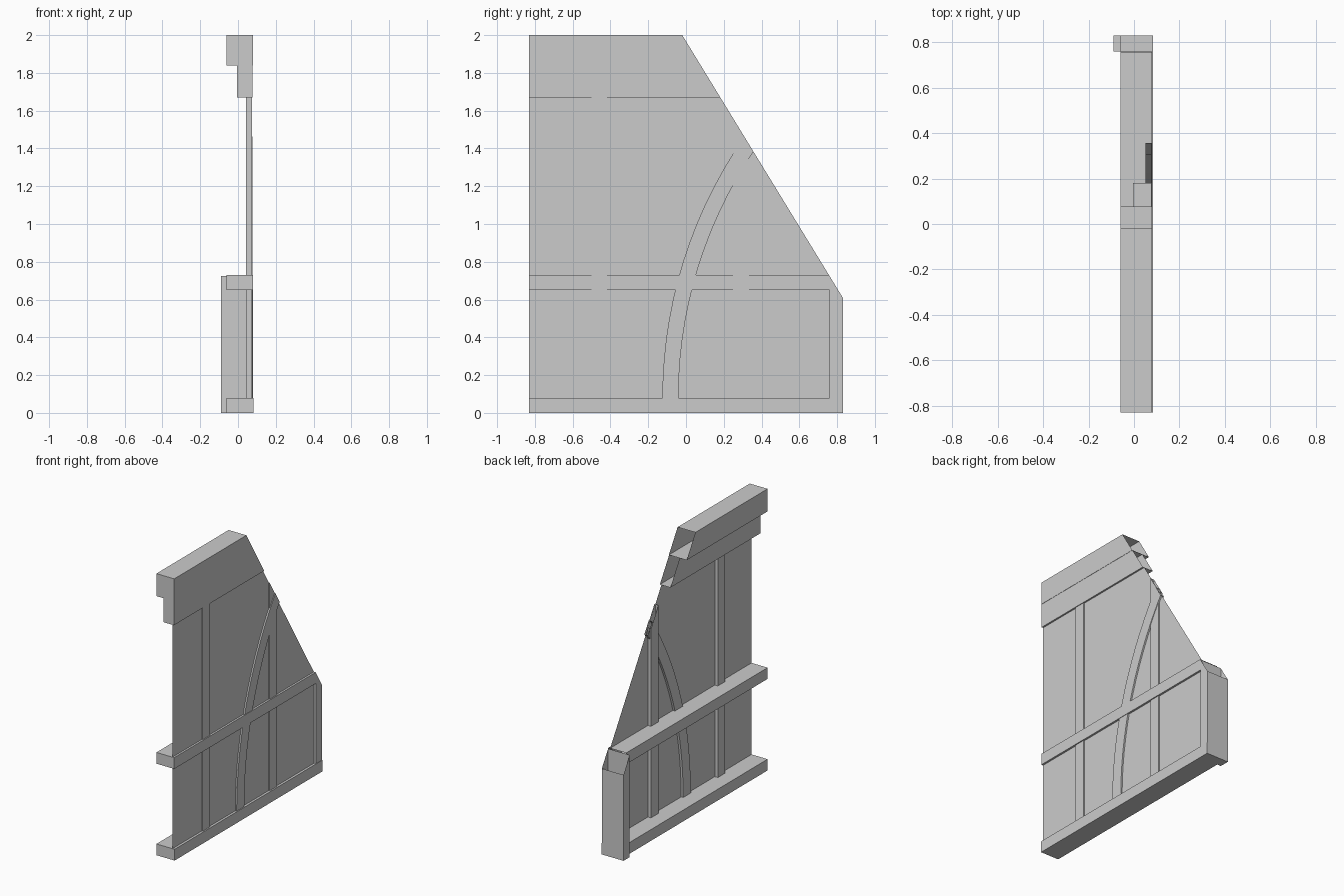
import bpy, bmesh, math

if "Cube" in bpy.data.objects:
    bpy.data.objects.remove(bpy.data.objects["Cube"])

CUT_CO, CUT_NO = (0, -0.02, 2.0), (0, 1.39, 0.85)


def finish(name, bm):
    """Trim by the sloping roof line (ends stay open) and add to the scene."""
    bmesh.ops.recalc_face_normals(bm, faces=bm.faces)
    bmesh.ops.bisect_plane(bm, geom=bm.verts[:] + bm.edges[:] + bm.faces[:],
                           plane_co=CUT_CO, plane_no=CUT_NO, clear_outer=True)
    mesh = bpy.data.meshes.new(name)
    bm.to_mesh(mesh)
    bm.free()
    obj = bpy.data.objects.new(name, mesh)
    bpy.context.collection.objects.link(obj)
    return obj


def box(name, x0, x1, y0, y1, z0, z1):
    bm = bmesh.new()
    bmesh.ops.create_cube(bm, size=1)
    for v in bm.verts:
        v.co = (x0 if v.co.x < 0 else x1,
                y0 if v.co.y < 0 else y1,
                z0 if v.co.z < 0 else z1)
    return finish(name, bm)


# Horizontal beams
box("top_beam", -0.06, 0.08, -0.83, 0.3, 1.84, 2.0)
box("upper_rail", -0.005, 0.078, -0.83, 0.4, 1.67, 1.84)
box("middle_rail", -0.06, 0.08, -0.83, 0.76, 0.65, 0.73)
box("sill_beam", -0.06, 0.083, -0.83, 0.83, 0.0, 0.08)

# Outer corner post
box("corner_post", -0.09, 0.08, 0.76, 0.83, 0.0, 0.85)

# Vertical studs
for i, y in enumerate((-0.5, 0.25)):
    box(f"stud_{i + 1}", 0.042, 0.073, y, y + 0.083, 0.08, 1.67)

# Thin wall panel
bm = bmesh.new()
bm.faces.new([bm.verts.new((0.066, y, z)) for y, z in
              ((-0.83, 0.08), (0.76, 0.08), (0.76, 1.67), (-0.83, 1.67))])
finish("wall_panel", bm)

# Curved brace: rectangular section swept along an arc
bm = bmesh.new()
rings = []
for i in range(17):
    a = math.radians(40) * i / 16
    ring = []
    for x, r in ((0.05, 2.42), (0.077, 2.42), (0.077, 2.335), (0.05, 2.335)):
        ring.append(bm.verts.new((x, 2.295 - r * math.cos(a), 0.08 + r * math.sin(a))))
    rings.append(ring)
for a, b in zip(rings, rings[1:]):
    for k in range(4):
        n = (k + 1) % 4
        bm.faces.new((a[k], a[n], b[n], b[k]))
brace = finish("curved_brace", bm)
bpy.context.view_layer.objects.active = brace
brace.select_set(True)
bpy.ops.object.shade_smooth_by_angle()
